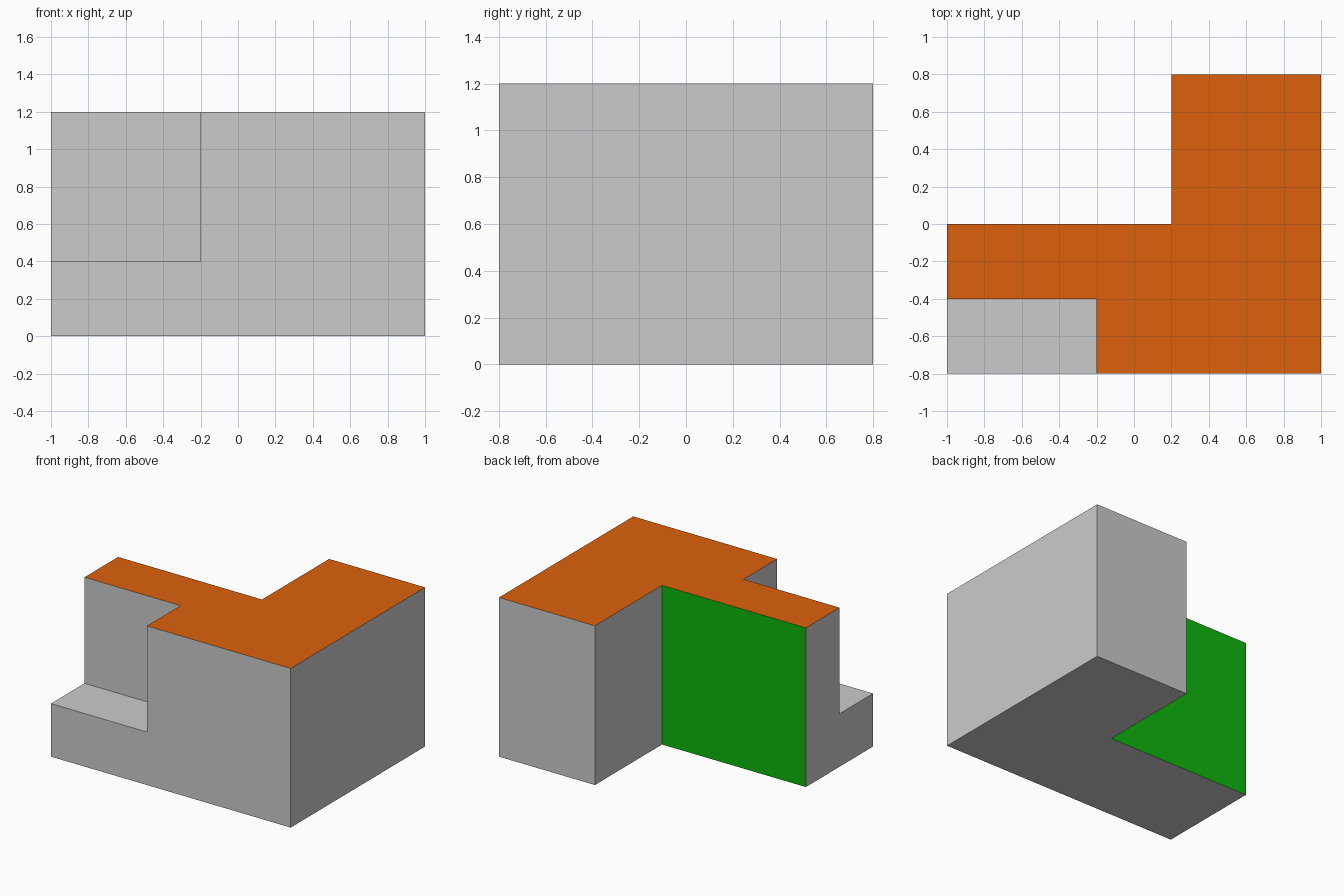
import bpy
import bmesh

if "Cube" in bpy.data.objects:
    bpy.data.objects.remove(bpy.data.objects["Cube"])


def prism(name, outline, z0, z1):
    """Extrude a counter-clockwise xy outline from z0 to z1."""
    bm = bmesh.new()
    base = bm.faces.new([bm.verts.new((x, y, z0)) for x, y in outline])
    top = bmesh.ops.extrude_face_region(bm, geom=[base], use_keep_orig=True)["geom"]
    for v in top:
        if isinstance(v, bmesh.types.BMVert):
            v.co.z = z1
    bmesh.ops.recalc_face_normals(bm, faces=bm.faces)
    mesh = bpy.data.meshes.new(name)
    bm.to_mesh(mesh)
    bm.free()
    obj = bpy.data.objects.new(name, mesh)
    bpy.context.collection.objects.link(obj)
    return obj


def material(name, color=None):
    mat = bpy.data.materials.new(name)
    if color:
        mat.diffuse_color = (*color, 1)
    return mat


# L-shaped block
block = prism("stepped_block", [(-1, -0.8), (1, -0.8), (1, 0.8),
                                (0.2, 0.8), (0.2, 0), (-1, 0)], 0, 1.2)

# Step cut out of the front left corner
cutter = prism("step_cutter", [(-1.5, -1.5), (-0.2, -1.5),
                               (-0.2, -0.4), (-1.5, -0.4)], 0.4, 2)
cutter.hide_render = True
cut = block.modifiers.new("step", "BOOLEAN")
cut.operation = "DIFFERENCE"
cut.solver = "EXACT"
cut.object = cutter
bpy.context.view_layer.objects.active = block
bpy.ops.object.modifier_apply(modifier=cut.name)
bpy.data.objects.remove(cutter)

# Orange top, green inner back wall, the rest grey
block.data.materials.clear()
for mat in (material("grey"),
            material("orange", (0.72, 0.12, 0.004)),
            material("green", (0.004, 0.47, 0.004))):
    block.data.materials.append(mat)
for face in block.data.polygons:
    face.use_smooth = False
    face.material_index = 0
    if face.normal.z > 0.9 and face.center.z > 1.1:
        face.material_index = 1
    elif face.normal.y > 0.9 and face.center.y < 0.1:
        face.material_index = 2

for m in bpy.data.materials:
    if m.users and not m.is_grease_pencil:
        m.use_nodes = True
        m.node_tree.nodes["Principled BSDF"].inputs["Base Color"].default_value = m.diffuse_color
